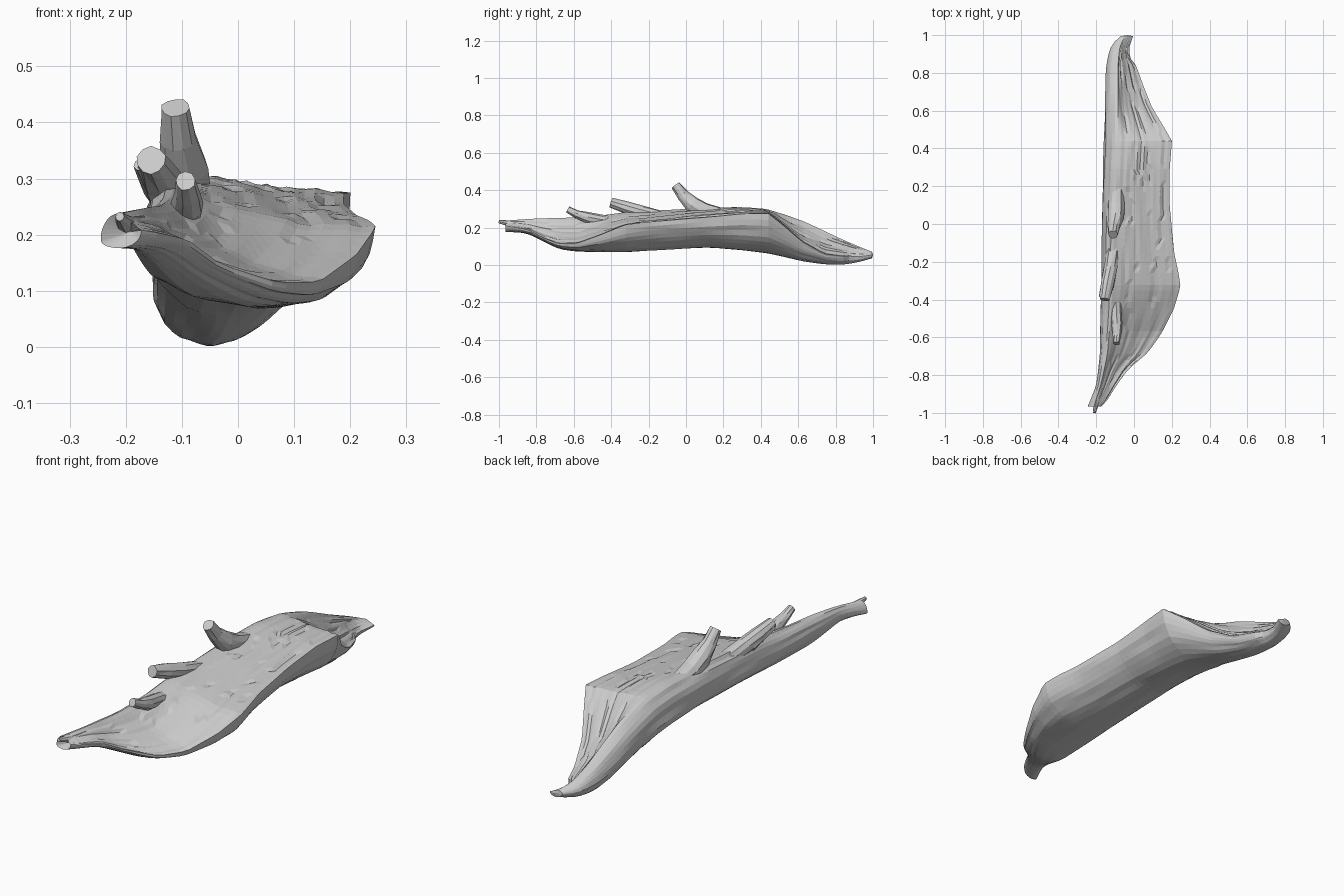
import bpy, bmesh, math, random
from mathutils import Vector, noise

if "Cube" in bpy.data.objects:
    bpy.data.objects.remove(bpy.data.objects["Cube"])

random.seed(4)

wood = bpy.data.materials.new("weathered grey wood")
wood.diffuse_color = (0.6, 0.6, 0.6, 1)
wood.use_nodes = True
wood.node_tree.nodes["Principled BSDF"].inputs["Base Color"].default_value = wood.diffuse_color


def finish(bm, name):
    bmesh.ops.triangulate(bm, faces=bm.faces[:])
    bmesh.ops.recalc_face_normals(bm, faces=bm.faces[:])
    me = bpy.data.meshes.new(name)
    bm.to_mesh(me)
    bm.free()
    me.materials.append(wood)
    ob = bpy.data.objects.new(name, me)
    bpy.context.collection.objects.link(ob)
    return ob


def loft(bm, rings, insets=(0, 0)):
    rows = [[bm.verts.new(p) for p in r] for r in rings]
    n = len(rows[0])
    for a, b in zip(rows, rows[1:]):
        for i in range(n):
            j = (i + 1) % n
            bm.faces.new((a[i], a[j], b[j], b[i]))
    # end caps, fanned around a pushed in or out centre
    for row, step, inset in ((rows[0], rows[1], insets[0]), (rows[-1], rows[-2], insets[1])):
        c = sum((v.co for v in row), Vector()) / n
        d = sum((v.co for v in step), Vector()) / n - c
        m = bm.verts.new(c + d.normalized() * inset)
        for i in range(n):
            bm.faces.new((row[i], row[(i + 1) % n], m))


# outline of the split log along y: (y, x, z) for four lines
LEFT = [(-.965, -.245, .19), (-.93, -.23, .2), (-.85, -.2, .207), (-.68, -.18, .187),
        (-.45, -.175, .182), (-.15, -.17, .197), (.1, -.168, .197), (.3, -.162, .185),
        (.44, -.158, .168), (.62, -.154, .132), (.74, -.151, .093), (.84, -.146, .074),
        (.93, -.128, .063), (.97, -.105, .06), (.995, -.07, .057)]
RIDGE = [(-.965, -.212, .238), (-.85, -.175, .245), (-.68, -.14, .25), (-.45, -.12, .265),
         (-.33, -.115, .28), (-.15, -.11, .29), (.1, -.1, .305), (.3, -.09, .311),
         (.44, -.085, .298), (.62, -.085, .235), (.84, -.085, .135), (.95, -.075, .088),
         (.995, -.045, .07)]
RIM = [(-.965, -.172, .208), (-.93, -.14, .203), (-.85, -.09, .192), (-.77, -.03, .148),
       (-.68, .075, .115), (-.58, .145, .116), (-.45, .21, .163), (-.33, .245, .213),
       (-.25, .233, .225), (-.15, .213, .235), (.1, .19, .255), (.3, .19, .274),
       (.44, .2, .275), (.52, .155, .213), (.62, .095, .125), (.74, .045, .06),
       (.84, .01, .047), (.88, -.022, .047), (.93, -.026, .045), (.995, -.005, .053)]
BELLY = [(-.965, -.212, .176), (-.93, -.19, .176), (-.85, -.15, .17), (-.77, -.1, .13),
         (-.68, -.03, .085), (-.58, .02, .072), (-.33, .04, .07), (-.15, .02, .08),
         (.1, 0, .093), (.3, 0, .08), (.44, -.01, .062), (.62, -.03, .022),
         (.74, -.05, .006), (.84, -.058, .002), (.93, -.06, .017), (.995, -.035, .036)]
SAG = [(-.965, 0, 0), (-.77, 0, .015), (-.58, 0, .03), (-.33, 0, .015), (0, 0, .004),
       (.44, 0, 0), (.6, 0, .022), (.75, 0, .02), (.95, 0, 0), (.995, 0, 0)]


def at(keys, y):
    for a, b in zip(keys, keys[1:]):
        if y <= b[0]:
            t = max(0, (y - a[0]) / (b[0] - a[0]))
            return a[1] + t * (b[1] - a[1]), a[2] + t * (b[2] - a[2])
    return keys[-1][1:]


def soft(keys, y):
    # same, with the corners rounded over
    w = min(.03, y + .965, .995 - y)
    s = [at(keys, y + w * k / 2) for k in (-2, -1, 0, 1, 2)]
    return sum(p[0] for p in s) / 5, sum(p[1] for p in s) / 5


def section(y):
    (xl, zl), (xr, zr), (xb, zb) = (soft(k, y) for k in (LEFT, RIDGE, BELLY))
    xe, ze = at(RIM, y)
    sag = soft(SAG, y)[1]
    right = 1 - .12 * math.exp(-((y + .45) / .15) ** 2)
    left = 1.15 if y > .5 else 1.03
    pts = []
    q = math.pi / 2
    for i in range(7):                       # rounded left shoulder
        t = q * i / 7
        pts.append((xr - (xr - xl) * math.cos(t), zl + (zr - zl) * math.sin(t)))
    for i in range(16):                      # split upper face
        t = i / 16
        pts.append((xr + (xe - xr) * t, zr + (ze - zr) * t - sag * math.sin(math.pi * t)))
    for i in range(10):                      # right underside
        t = q * i / 10
        pts.append((xb + (xe - xb) * math.cos(t) ** right, ze - (ze - zb) * math.sin(t) ** right))
    for i in range(8):                       # left underside
        t = q * i / 8
        pts.append((xb - (xb - xl) * math.sin(t) ** left, zl - (zl - zb) * math.cos(t) ** left))
    # lengthwise grain pushed along the section normal
    n = len(pts)
    fade = max(0, min(1, (.99 - abs(y)) / 0.25))
    out = []
    for i, (x, z) in enumerate(pts):
        (x0, z0), (x1, z1) = pts[i - 1], pts[(i + 1) % n]
        nx, nz = -(z1 - z0), x1 - x0
        length = math.hypot(nx, nz) or 1
        g = noise.noise(Vector((i * 0.83, y * 3.5, 2.3))) * 0.006
        crack = noise.noise(Vector((i * 1.37, y * 4.5, 9.1)))
        if crack > 0.27 and 8 < i < 22:
            g -= 0.006
        g *= fade
        out.append(Vector((x + nx / length * g, y, max(0, z + nz / length * g))))
    return out


# main split log, hollow at the front tip and rounded at the back tip
ys = [-.965 + 1.96 * i / 64 for i in range(65)]
ys = sorted([y for y in ys if abs(y - .44) > .012] + [.44])
bm = bmesh.new()
loft(bm, [section(y) for y in ys], (0.03, -0.005))
finish(bm, "split_log")


def branch(name, path, radii, sides=9):
    path = [Vector(p) for p in path]
    rings = []
    for k, (p, r) in enumerate(zip(path, radii)):
        d = (path[min(k + 1, len(path) - 1)] - path[max(k - 1, 0)]).normalized()
        u = d.cross(Vector((1, 0, 0))).normalized()
        v = d.cross(u)
        ring = []
        for i in range(sides):
            a = 2 * math.pi * i / sides
            rr = r * random.uniform(0.92, 1.08)
            ring.append(p + (u * math.cos(a) + v * math.sin(a)) * rr)
        rings.append(ring)
    bm = bmesh.new()
    loft(bm, rings)
    finish(bm, name)


# broken branch stubs along the ridge
branch("tall_branch_stub",
       [(-.09, .22, .262), (-.094, .1, .285), (-.096, .035, .32), (-.106, -.015, .371), (-.112, -.056, .426)],
       [.035, .048, .044, .032, .026], 11)
branch("middle_branch_stub",
       [(-.11, -.13, .256), (-.125, -.24, .283), (-.141, -.32, .306), (-.155, -.4, .332)],
       [.034, .038, .034, .026], 10)
branch("middle_branch_splinter",
       [(-.14, -.26, .28), (-.16, -.34, .305), (-.175, -.385, .325)], [.03, .02, .012], 7)
branch("small_branch_stub",
       [(-.095, -.42, .232), (-.09, -.53, .252), (-.09, -.585, .272), (-.094, -.632, .296)],
       [.03, .03, .022, .018], 9)

# forked splinter at the front tip
branch("upper_tip_splinter",
       [(-.18, -.86, .22), (-.2, -.94, .22), (-.211, -1, .232)], [.018, .017, .008], 8)
